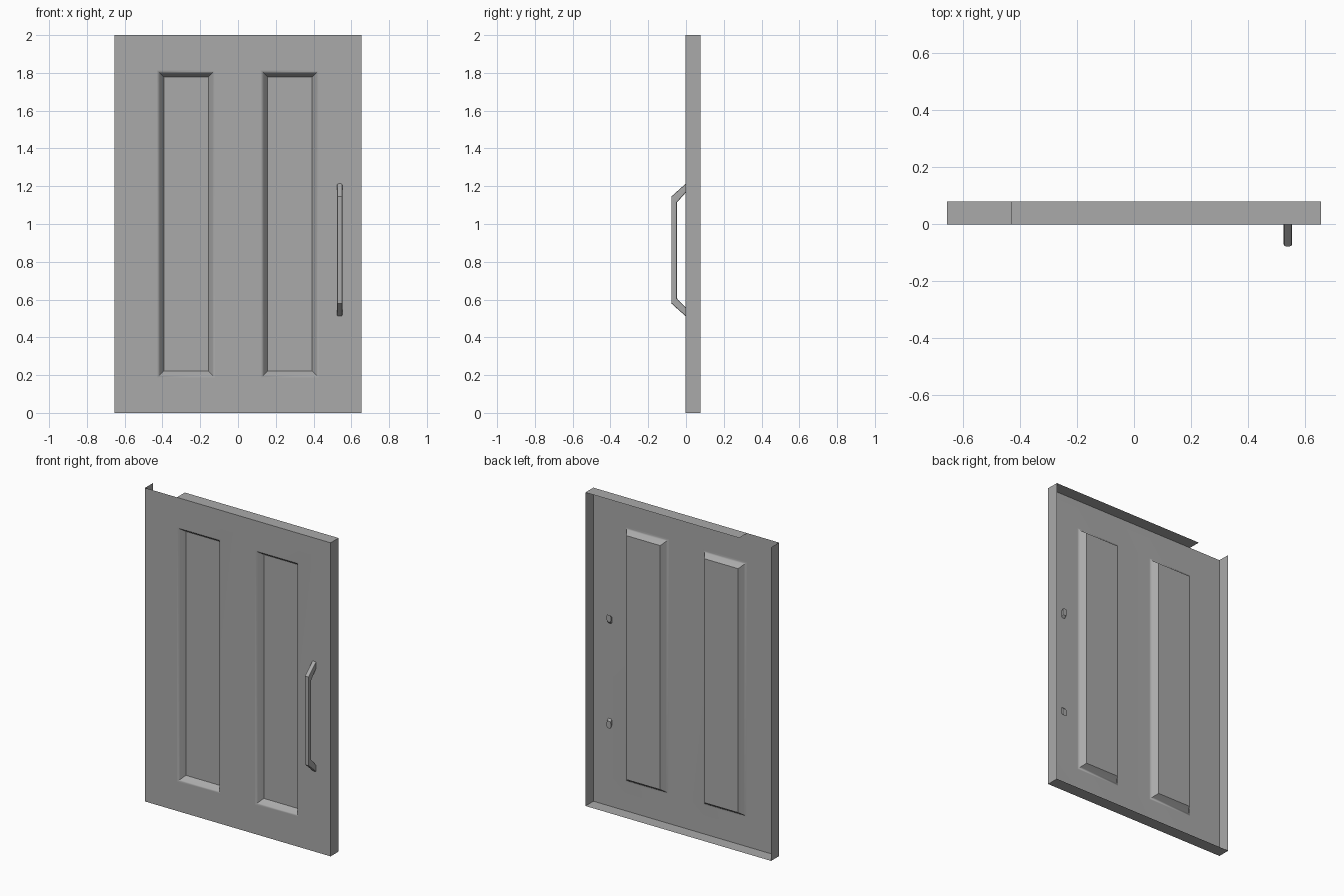
import bpy
import bmesh

cube = bpy.data.objects.get("Cube")
if cube:
    bpy.data.objects.remove(cube, do_unlink=True)

# Single painted grey finish
grey = bpy.data.materials.new("plain_grey")
grey.use_nodes = True
colour = (0.4, 0.4, 0.4, 1)
grey.diffuse_color = colour
grey.node_tree.nodes["Principled BSDF"].inputs["Base Color"].default_value = colour


def finish(bm, name):
    """Turn a bmesh into a smooth shaded object with sharp creases."""
    mesh = bpy.data.meshes.new(name)
    bm.to_mesh(mesh)
    bm.free()
    mesh.materials.append(grey)
    obj = bpy.data.objects.new(name, mesh)
    bpy.context.collection.objects.link(obj)
    bpy.ops.object.select_all(action="DESELECT")
    obj.select_set(True)
    bpy.context.view_layer.objects.active = obj
    bpy.ops.object.shade_smooth_by_angle(angle=0.6)
    normals = obj.modifiers.new("flat_weighting", "WEIGHTED_NORMAL")
    normals.keep_sharp = True
    return obj


HALF, HEIGHT, FRONT, DEPTH = 0.655, 2.0, -0.002, 0.08

# Front sheet, laid out as a grid of faces around the two panels
xs = [-HALF, -0.43, -0.12, 0.12, 0.43, HALF]
zs = [0, 0.185, 1.815, HEIGHT]
bm = bmesh.new()
grid = [[bm.verts.new((x, FRONT, z)) for x in xs] for z in zs]
panels = []
for r in range(len(zs) - 1):
    for c in range(len(xs) - 1):
        face = bm.faces.new((grid[r][c], grid[r][c + 1],
                             grid[r + 1][c + 1], grid[r + 1][c]))
        if r == 1 and c in (1, 3):
            panels.append(face)

# Folded rim around the open back, with a gap at the top left corner
rim = [e for e in bm.edges if e.is_boundary
       and not all(v.co.z == HEIGHT and v.co.x < -0.4 for v in e.verts)]
new = bmesh.ops.extrude_edge_only(bm, edges=rim)["geom"]
bmesh.ops.translate(bm, vec=(0, DEPTH, 0),
                    verts=[g for g in new if isinstance(g, bmesh.types.BMVert)])

# Recessed panels with a rounded lip and a sloping moulding
for width, drop in ((0.008, 0.002), (0.008, 0.007), (0.021, 0.029)):
    bmesh.ops.inset_individual(bm, faces=panels, thickness=width,
                               depth=-drop, use_even_offset=True)
finish(bm, "door_sheet")

# Pull handle: bent bar whose ends pass through the sheet
outer = [(0.01, 1.224), (-0.078, 1.145), (-0.078, 0.58), (0.01, 0.501)]
inner = [(0.01, 0.546), (-0.047, 0.605), (-0.047, 1.115), (0.01, 1.179)]
bm = bmesh.new()
side = bm.faces.new([bm.verts.new((0.524, y, z)) for y, z in outer + inner])
new = bmesh.ops.extrude_face_region(bm, geom=[side])["geom"]
bmesh.ops.translate(bm, vec=(0.029, 0, 0),
                    verts=[g for g in new if isinstance(g, bmesh.types.BMVert)])
bmesh.ops.recalc_face_normals(bm, faces=bm.faces)

# Soften only the edges that run along the bar
long_edges = [e for e in bm.edges
              if abs(e.verts[0].co.x - e.verts[1].co.x) < 0.001
              and min(v.co.y for v in e.verts) < 0]
bmesh.ops.bevel(bm, geom=long_edges, offset=0.007, segments=2,
                profile=0.5, affect="EDGES")
finish(bm, "pull_handle")
